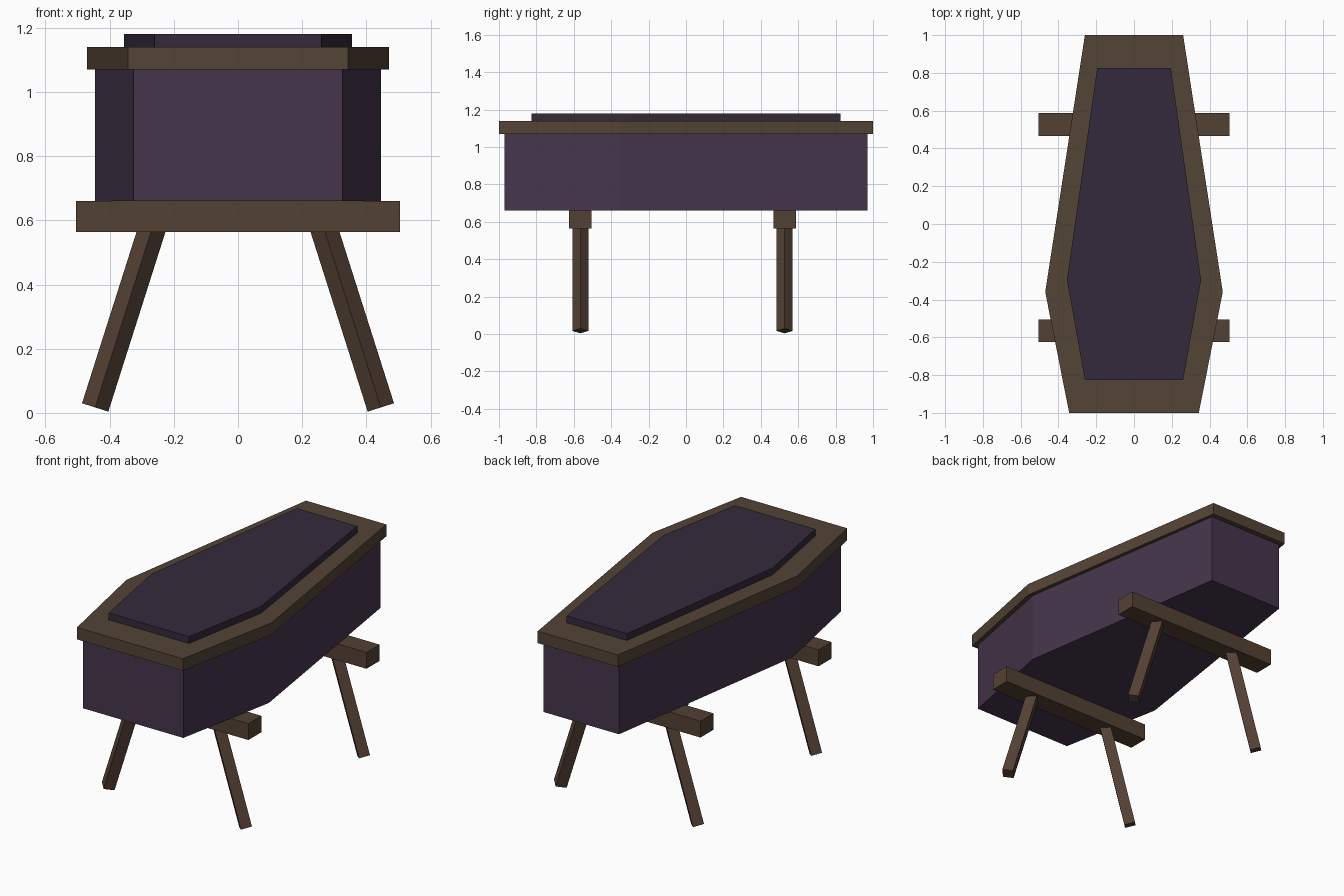
import bpy, bmesh
from mathutils import Vector

if "Cube" in bpy.data.objects:
    bpy.data.objects.remove(bpy.data.objects["Cube"])


def material(name, rgb):
    m = bpy.data.materials.new(name)
    m.diffuse_color = (*rgb, 1)
    m.use_nodes = True
    m.node_tree.nodes["Principled BSDF"].inputs["Base Color"].default_value = m.diffuse_color
    return m


PURPLE = material("purple_wood", (0.060, 0.036, 0.072))
DARK = material("dark_purple_wood", (0.034, 0.023, 0.043))
TRIM = material("brown_trim", (0.088, 0.056, 0.036))
WOOD = material("brown_wood", (0.088, 0.052, 0.034))


def finish(bm, name, mat):
    bmesh.ops.recalc_face_normals(bm, faces=bm.faces)
    mesh = bpy.data.meshes.new(name)
    bm.to_mesh(mesh)
    bm.free()
    obj = bpy.data.objects.new(name, mesh)
    mesh.materials.append(mat)
    bpy.context.collection.objects.link(obj)
    return obj


def hexagon_slab(name, half, z0, z1, mat):
    """Extrude a mirrored half outline of (x, y) points from z0 to z1."""
    outline = half + [(-x, y) for x, y in reversed(half)]
    bm = bmesh.new()
    face = bm.faces.new([bm.verts.new((x, y, z0)) for x, y in outline])
    top = bmesh.ops.extrude_face_region(bm, geom=[face], use_keep_orig=True)
    verts = [v for v in top["geom"] if isinstance(v, bmesh.types.BMVert)]
    bmesh.ops.translate(bm, verts=verts, vec=(0, 0, z1 - z0))
    return finish(bm, name, mat)


def box(name, lo, hi, mat):
    lo, hi = Vector(lo), Vector(hi)
    bm = bmesh.new()
    bmesh.ops.create_cube(bm, size=1)
    bmesh.ops.scale(bm, verts=bm.verts, vec=hi - lo)
    bmesh.ops.translate(bm, verts=bm.verts, vec=(lo + hi) / 2)
    return finish(bm, name, mat)


def leg(name, foot, top, radius, mat):
    """Square post set on edge, running from foot to top."""
    foot, top = Vector(foot), Vector(top)
    axis = (top - foot).normalized()
    v = Vector((0, 1, 0))
    u = v.cross(axis)
    bm = bmesh.new()
    rings = [[bm.verts.new(c + d * radius) for d in (u, v, -u, -v)]
             for c in (foot, top)]
    for ring in rings:
        bm.faces.new(ring)
    for i in range(4):
        j = (i + 1) % 4
        bm.faces.new((rings[0][i], rings[0][j], rings[1][j], rings[1][i]))
    return finish(bm, name, mat)


# Casket body, overhanging lid rim and raised lid panel
hexagon_slab("body", [(0.325, -0.97), (0.445, -0.35), (0.245, 0.97)],
             0.66, 1.07, PURPLE)
hexagon_slab("lid_rim", [(0.343, -1.0), (0.47, -0.36), (0.26, 1.0)],
             1.07, 1.14, TRIM)
hexagon_slab("lid_panel", [(0.26, -0.825), (0.355, -0.297), (0.195, 0.825)],
             1.14, 1.18, DARK)

# Two trestles: a crossbar with a pair of splayed legs
for end, y in (("front", -0.565), ("back", 0.527)):
    box(end + "_crossbar", (-0.505, y - 0.06, 0.564), (0.505, y + 0.06, 0.66), WOOD)
    for side, s in (("left", -1), ("right", 1)):
        leg(f"{end}_{side}_leg", (s * 0.445, y, 0.017), (s * 0.258, y, 0.605),
            0.043, WOOD)
